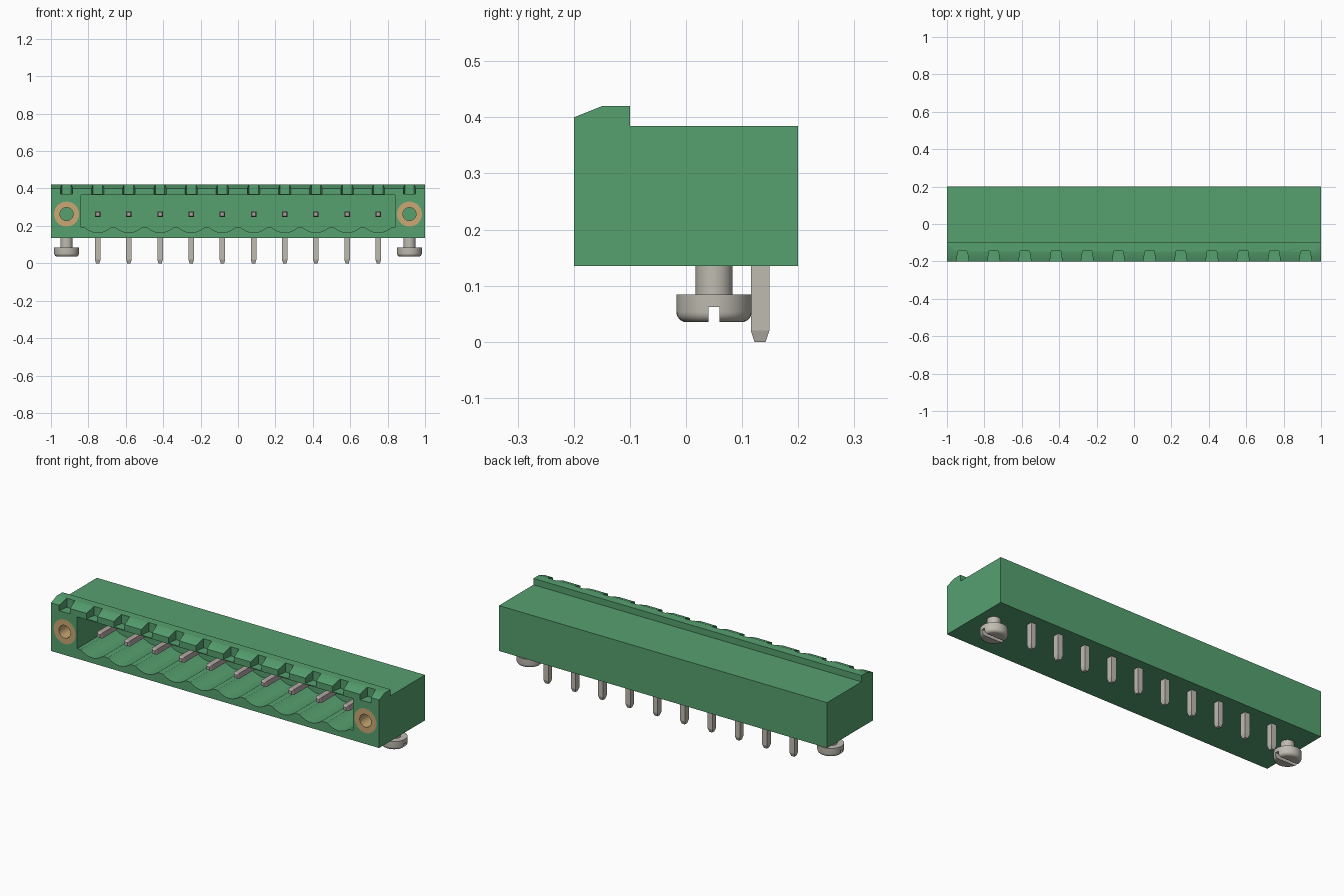
import bpy, bmesh, math
from mathutils import Matrix

cube = bpy.data.objects.get("Cube")
if cube:
    bpy.data.objects.remove(cube, do_unlink=True)

PITCH = 1 / 6
PIN_X = [(i - 4.5) * PITCH for i in range(10)]
NOTCH_X = [(i - 5.5) * PITCH for i in range(12)]
SCREW_X = 5.5 * PITCH
PORT_Z = 0.263


def material(name, color):
    m = bpy.data.materials.new(name)
    m.use_nodes = True
    m.diffuse_color = (*color, 1)
    m.node_tree.nodes["Principled BSDF"].inputs["Base Color"].default_value = (*color, 1)
    return m


GREEN = material("green plastic", (0.093, 0.352, 0.159))
METAL = material("tin metal", (0.515, 0.497, 0.434))
CONTACT = material("contact metal", (0.45, 0.39, 0.375))
BRASS = material("brass", (0.578, 0.392, 0.171))


def make(name, bm, mat, smooth=False):
    bmesh.ops.recalc_face_normals(bm, faces=bm.faces)
    mesh = bpy.data.meshes.new(name)
    bm.to_mesh(mesh)
    bm.free()
    mesh.materials.append(mat)
    ob = bpy.data.objects.new(name, mesh)
    bpy.context.collection.objects.link(ob)
    if smooth:
        smooth_edges(ob)
    return ob


def smooth_edges(ob):
    bpy.ops.object.select_all(action='DESELECT')
    ob.select_set(True)
    bpy.context.view_layer.objects.active = ob
    bpy.ops.object.shade_smooth_by_angle(angle=math.radians(30))


def prism(bm, pts, axis, a, b):
    """Extrude a 2D outline along an axis from a to b."""
    def place(p, d):
        v = list(p)
        v.insert("xyz".index(axis), d)
        return v
    lo = [bm.verts.new(place(p, a)) for p in pts]
    hi = [bm.verts.new(place(p, b)) for p in pts]
    bm.faces.new(lo)
    bm.faces.new(hi)
    for i in range(len(pts)):
        j = (i + 1) % len(pts)
        bm.faces.new((lo[i], lo[j], hi[j], hi[i]))


def circle(cx, cy, r, n=40):
    return [(cx + r * math.cos(2 * math.pi * i / n), cy + r * math.sin(2 * math.pi * i / n))
            for i in range(n)]


def lathe(bm, profile, matrix, closed=False, n=40):
    """Revolve (radius, height) points about local z."""
    pts = profile + profile[:1] if closed else profile
    verts = [bm.verts.new((r, 0, h)) for r, h in pts]
    edges = [bm.edges.new(p) for p in zip(verts, verts[1:])]
    bmesh.ops.spin(bm, geom=verts + edges, cent=(0, 0, 0), axis=(0, 0, 1),
                   angle=2 * math.pi, steps=n)
    bmesh.ops.remove_doubles(bm, verts=bm.verts, dist=1e-5)
    bmesh.ops.transform(bm, matrix=matrix, verts=bm.verts)


def cut(ob, cutter):
    """Subtract the cutter and remove it."""
    cutter.hide_render = True
    mod = ob.modifiers.new("cut", 'BOOLEAN')
    mod.operation = 'DIFFERENCE'
    mod.solver = 'EXACT'
    mod.object = cutter
    bpy.context.view_layer.objects.active = ob
    bpy.ops.object.modifier_apply(modifier=mod.name)
    bpy.data.objects.remove(cutter, do_unlink=True)


# Housing: side outline with the raised front ridge
bm = bmesh.new()
prism(bm, [(-0.2, 0.135), (0.2, 0.135), (0.2, 0.385), (-0.1, 0.385),
           (-0.1, 0.42), (-0.15, 0.42), (-0.2, 0.40)], 'x', -1, 1)
housing = make("housing", bm, GREEN)

# Socket with a scalloped floor, ridge notches and threaded-insert bores
bm = bmesh.new()
outline = [(0.84, 0.365), (-0.84, 0.365), (-0.84, 0.19)]
for x in PIN_X:
    for i in range(13):
        t = i / 6 - 1
        outline.append((x + 0.068 * t, 0.19 - 0.026 * (1 - t * t)))
outline.append((0.84, 0.19))
prism(bm, outline, 'y', -0.3, 0.1)
for x in NOTCH_X:
    prism(bm, [(x - 0.036, -0.22), (x + 0.036, -0.22),
               (x + 0.025, -0.145), (x - 0.025, -0.145)], 'z', 0.37, 0.5)
for s in (-1, 1):
    prism(bm, circle(s * SCREW_X, PORT_Z, 0.067), 'y', -0.3, 0.0)
cut(housing, make("housing_cutter", bm, GREEN))
smooth_edges(housing)

# Contacts: horizontal pin in the socket, flat leg below
for i, x in enumerate(PIN_X):
    bm = bmesh.new()
    bmesh.ops.create_cube(bm, size=1, matrix=Matrix.Translation((x, -0.005, PORT_Z))
                          @ Matrix.Diagonal((0.03, 0.25, 0.03, 1)))
    tip = [v for v in bm.verts if v.co.y < -0.1]
    ring = bmesh.ops.extrude_face_region(bm, geom=[f for f in bm.faces if all(v in tip for v in f.verts)])
    bmesh.ops.delete(bm, geom=[f for f in bm.faces if all(v in tip for v in f.verts)], context='FACES_ONLY')
    for v in ring["geom"]:
        if isinstance(v, bmesh.types.BMVert):
            v.co = (x + (v.co.x - x) * 0.6, -0.142, PORT_Z + (v.co.z - PORT_Z) * 0.6)
    make(f"contact_pin_{i + 1}", bm, CONTACT)

    bm = bmesh.new()
    rings = []
    for z, hx, hy in ((0.15, 0.015, 0.0165), (0.02, 0.015, 0.0165), (0.0, 0.009, 0.010)):
        rings.append([bm.verts.new((x + sx * hx, 0.132 + sy * hy, z))
                      for sx, sy in ((-1, -1), (1, -1), (1, 1), (-1, 1))])
    bm.faces.new(rings[0])
    bm.faces.new(rings[-1])
    for a, b in zip(rings, rings[1:]):
        for k in range(4):
            bm.faces.new((a[k], a[(k + 1) % 4], b[(k + 1) % 4], b[k]))
    make(f"solder_leg_{i + 1}", bm, METAL)

for s, side in ((1, "left"), (-1, "right")):
    # Brass threaded insert, flush with the front
    bm = bmesh.new()
    lathe(bm, [(0.035, 0), (0.067, 0), (0.067, 0.2), (0.035, 0.2)],
          Matrix.Translation((s * SCREW_X, -0.2, PORT_Z)) @ Matrix.Rotation(-math.pi / 2, 4, 'X'),
          closed=True)
    make(f"{side}_insert", bm, BRASS, smooth=True)

    # Mounting screw with rounded head and slot
    bm = bmesh.new()
    fillet = [(0.049 + 0.018 * math.sin(a), 0.053 - 0.018 * math.cos(a))
              for a in (k * math.pi / 12 for k in range(7))]
    lathe(bm, [(0, 0.035)] + fillet + [(0.067, 0.084), (0.033, 0.084), (0.033, 0.15), (0, 0.15)],
          Matrix.Translation((s * SCREW_X, 0.05, 0)))
    screw = make(f"{side}_screw", bm, METAL)
    bm = bmesh.new()
    bmesh.ops.create_cube(bm, size=1, matrix=Matrix.Translation((s * SCREW_X, 0.05, 0.042))
                          @ Matrix.Diagonal((0.2, 0.02, 0.04, 1)))
    cut(screw, make("slot_cutter", bm, METAL))
    smooth_edges(screw)
